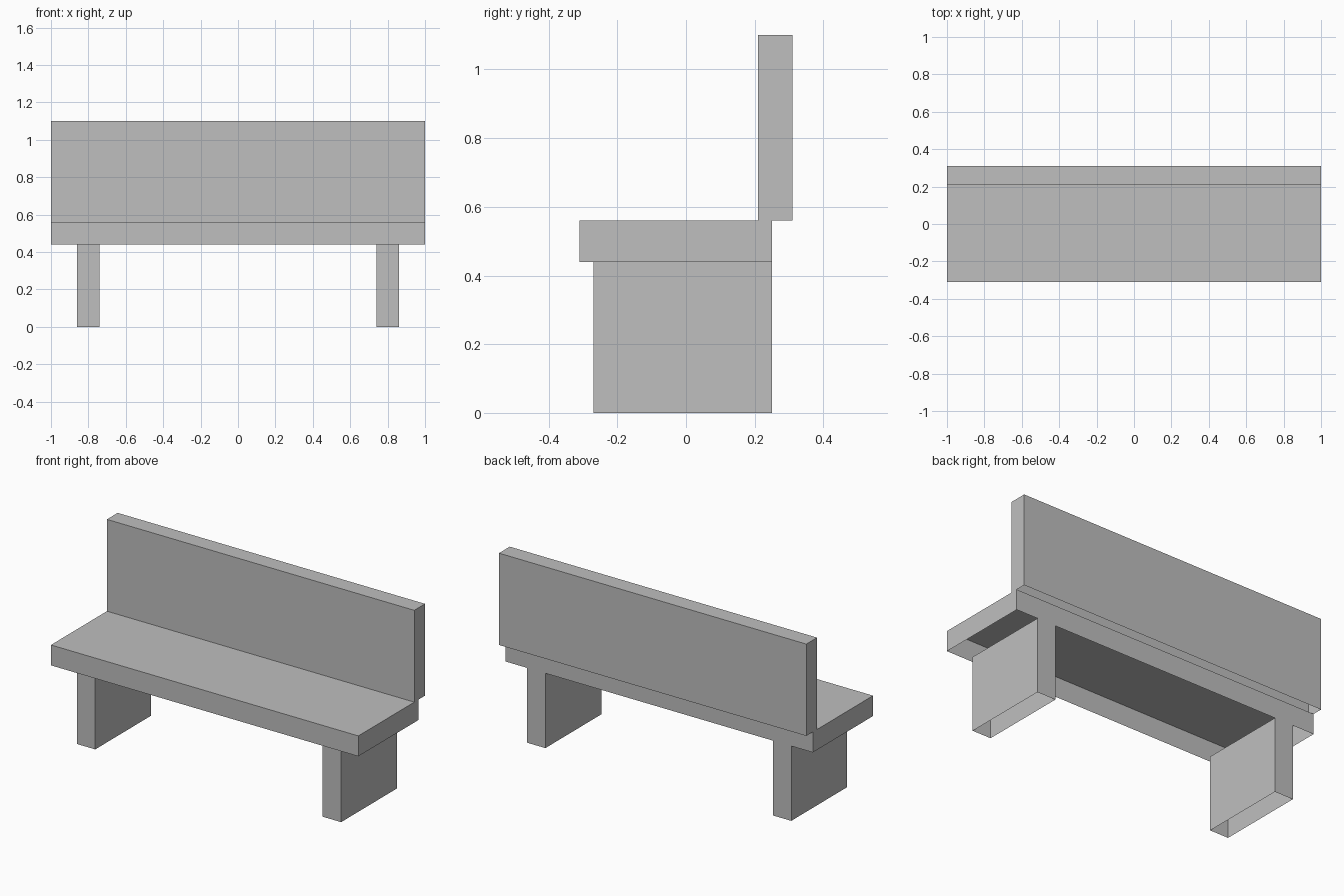
import bpy
import bmesh
from mathutils import Vector

if "Cube" in bpy.data.objects:
    bpy.data.objects.remove(bpy.data.objects["Cube"])

grey = bpy.data.materials.new("plain_grey")
grey.diffuse_color = (0.52, 0.52, 0.52, 1.0)
grey.use_nodes = True
grey.node_tree.nodes["Principled BSDF"].inputs["Base Color"].default_value = grey.diffuse_color


def open_box(name, low, high):
    """Box between two corners, left open underneath."""
    low, high = Vector(low), Vector(high)
    bm = bmesh.new()
    bmesh.ops.create_cube(bm, size=1.0)
    for v in bm.verts:
        v.co = (low + high) / 2 + v.co * (high - low)
    bm.normal_update()
    underside = [f for f in bm.faces if f.normal.z < -0.5]
    bmesh.ops.delete(bm, geom=underside, context='FACES_ONLY')
    mesh = bpy.data.meshes.new(name)
    bm.to_mesh(mesh)
    bm.free()
    mesh.materials.append(grey)
    obj = bpy.data.objects.new(name, mesh)
    bpy.context.collection.objects.link(obj)
    return obj


# Seat slab
open_box("seat", (-1, -0.31, 0.44), (1, 0.25, 0.56))

# Backrest, overhanging the rear edge of the seat
open_box("backrest", (-1, 0.21, 0.56), (1, 0.31, 1.10))

# Two panel legs, flush with the rear edge of the seat
for side, x in (("left", -0.80), ("right", 0.80)):
    open_box(side + "_leg", (x - 0.06, -0.27, 0), (x + 0.06, 0.25, 0.44))
